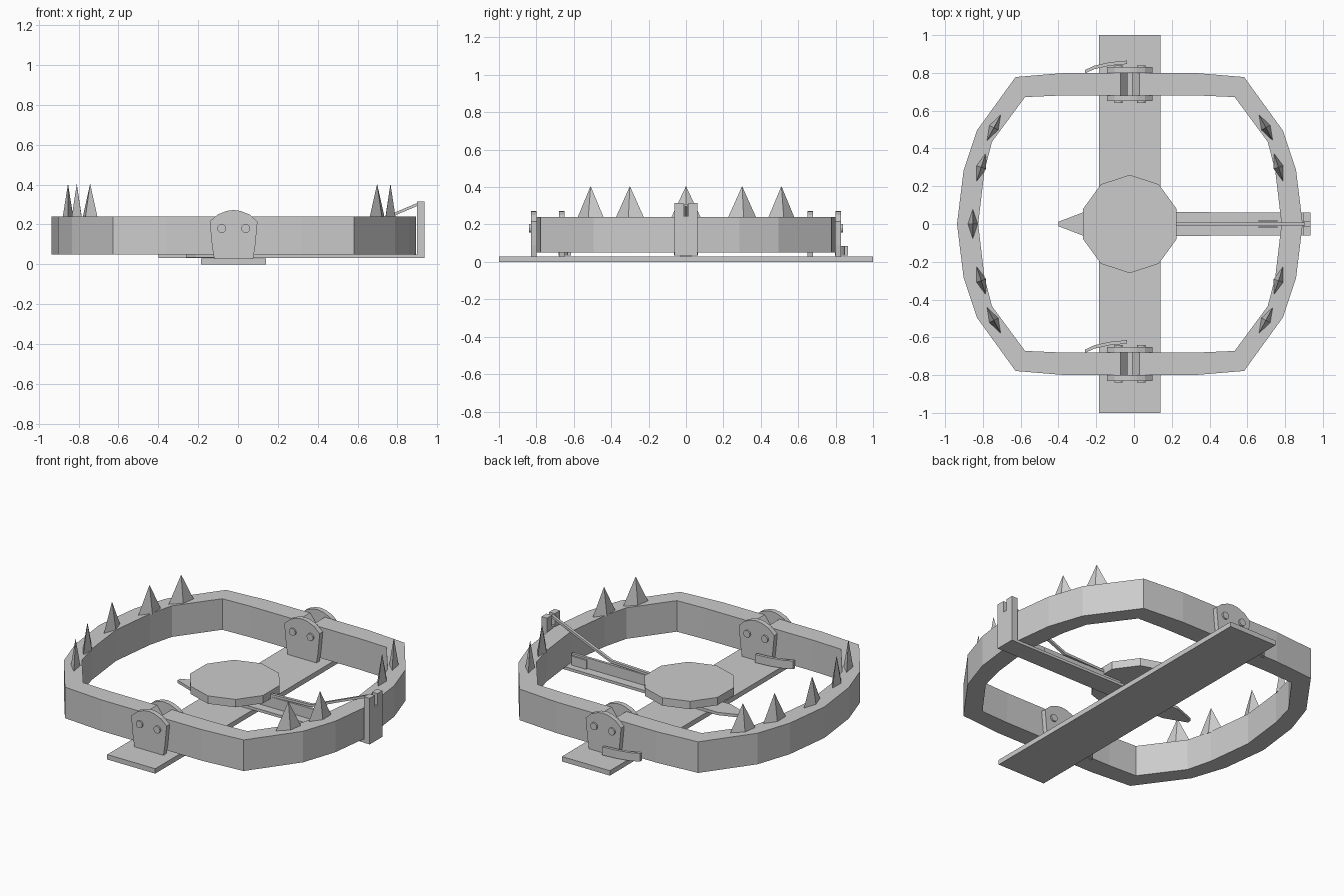
import bpy, bmesh, math
from mathutils import Vector, Matrix

if "Cube" in bpy.data.objects:
    bpy.data.objects.remove(bpy.data.objects["Cube"])

CX = -0.022  # symmetry line between the two jaws


def make(name, bm):
    bmesh.ops.recalc_face_normals(bm, faces=bm.faces)
    me = bpy.data.meshes.new(name)
    bm.to_mesh(me)
    bm.free()
    ob = bpy.data.objects.new(name, me)
    bpy.context.collection.objects.link(ob)
    return ob


def prism(name, pts, lo, hi, axis='z'):
    """Extrude a 2D outline between lo and hi; axis 'z' uses xy points, 'y' uses xz."""
    def put(p, d):
        return (p[0], p[1], d) if axis == 'z' else (p[0], d, p[1])
    bm = bmesh.new()
    a = [bm.verts.new(put(p, lo)) for p in pts]
    b = [bm.verts.new(put(p, hi)) for p in pts]
    bm.faces.new(a)
    bm.faces.new(b)
    n = len(pts)
    for i in range(n):
        bm.faces.new((a[i], a[(i + 1) % n], b[(i + 1) % n], b[i]))
    return make(name, bm)


def box(name, x0, x1, y0, y1, z0, z1):
    return prism(name, [(x0, y0), (x1, y0), (x1, y1), (x0, y1)], z0, z1)


# base plate
box("base_plate", -0.185, 0.14, -1, 1, 0, 0.03)

# jaws: half outlines (distance from the symmetry line, y), swept as a rectangular bar
OUTER = [(0.012, 0.80), (0.05, 0.80), (0.34, 0.80), (0.605, 0.778), (0.81, 0.495), (0.88, 0.285), (0.915, 0)]
INNER = [(0.012, 0.68), (0.05, 0.68), (0.37, 0.68), (0.555, 0.672), (0.73, 0.435), (0.77, 0.28), (0.803, 0)]


def jaw(name, side):
    def full(half):
        return half + [(x, -y) for x, y in reversed(half[:-1])]
    bm = bmesh.new()
    rings = []
    out, inn = full(OUTER), full(INNER)
    for i, (o, n) in enumerate(zip(out, inn)):
        end = i in (0, len(out) - 1)
        lo, hi = (0.10, 0.19) if end else (0.05, 0.24)
        rings.append([bm.verts.new((CX + side * p[0], p[1], z))
                      for p, z in ((o, lo), (o, hi), (n, hi), (n, lo))])
    for r, s in zip(rings, rings[1:]):
        for k in range(4):
            bm.faces.new((r[k], r[(k + 1) % 4], s[(k + 1) % 4], s[k]))
    bm.faces.new(rings[0])
    bm.faces.new(rings[-1])
    make(name, bm)


jaw("left_jaw", -1)
jaw("right_jaw", 1)


# teeth: narrow four-sided pyramids aligned with the jaw
def tooth(name, x, y, ang):
    c, u = Vector((x, y, 0.235)), Vector((math.cos(ang), math.sin(ang), 0))
    v = Vector((-u.y, u.x, 0))
    bm = bmesh.new()
    base = [bm.verts.new(c + d) for d in (u * 0.08, v * 0.027, -u * 0.08, -v * 0.027)]
    tip = bm.verts.new(c + Vector((0, 0, 0.17)))
    bm.faces.new(base)
    for i in range(4):
        bm.faces.new((base[i], base[(i + 1) % 4], tip))
    make(name, bm)


for side, label in ((-1, "left"), (1, "right")):
    for sy in (-1, 1):
        for d, y, deg in ((0.72, 0.51, 118), (0.787, 0.30, 108)):
            a = math.radians(deg)
            tooth(label + "_tooth", CX + side * d, sy * y,
                  math.atan2(sy * math.sin(a), side * math.cos(a)))
tooth("left_middle_tooth", -0.853, 0, math.pi / 2)

# hinge brackets with rivets and a curved leaf at each end of the base
HALF = [(0.098, 0.03), (0.108, 0.09), (0.12, 0.215), (0.08, 0.25), (0.035, 0.268)]
PLATE = [(CX + x, z) for x, z in HALF] + [(CX, 0.273)] + [(CX - x, z) for x, z in reversed(HALF)]
LEAF = [(-0.26, 0.815), (-0.21, 0.838), (-0.13, 0.856), (-0.037, 0.865)]
for yc in (-0.74, 0.74):
    for s in (-1, 1):
        y0, y1 = sorted((yc + s * 0.06, yc + s * 0.09))
        prism("hinge_bracket", PLATE, y0, y1, 'y')
    for x in (CX - 0.06, CX + 0.06):
        bm = bmesh.new()
        bmesh.ops.create_cone(bm, cap_ends=True, segments=12, radius1=0.022, radius2=0.022, depth=0.2,
                              matrix=Matrix.Translation((x, yc, 0.18)) @ Matrix.Rotation(math.pi / 2, 4, 'X'))
        make("hinge_pin", bm)
    dy = yc - 0.74
    prism("hinge_leaf", [(x, y + dy) for x, y in LEAF] +
          [(x, y + dy - 0.018) for x, y in reversed(LEAF)], 0.035, 0.085)

# trigger pan and its stem
bm = bmesh.new()
bmesh.ops.create_cone(bm, cap_ends=True, segments=10, radius1=0.26, radius2=0.26, depth=0.048,
                      matrix=Matrix.Translation((CX, 0, 0.126)) @ Matrix.Rotation(math.pi / 2, 4, 'Z'))
pan = make("trigger_pan", bm)
top = max(pan.data.vertices, key=lambda v: v.co.y).co
if abs(top.x - CX) > 0.01:
    pan.data.transform(Matrix.Translation((CX, 0, 0)) @ Matrix.Rotation(math.pi / 10, 4, 'Z')
                       @ Matrix.Translation((-CX, 0, 0)))
box("pan_stem", CX - 0.04, CX + 0.04, -0.03, 0.03, 0.03, 0.11)

# flat arm with pointed tongue, stiffening rib and clips
prism("trigger_arm", [(-0.40, -0.012), (-0.26, -0.065), (0.92, -0.06), (0.92, 0.06),
                      (-0.26, 0.065), (-0.40, 0.012)], 0.033, 0.05)
box("arm_rib", 0.1, 0.77, -0.008, 0.008, 0.045, 0.115)
for s in (-1, 1):
    y0, y1 = sorted((s * 0.012, s * 0.021))
    box("rib_clip", 0.66, 0.76, y0, y1, 0.045, 0.105)

# catch post with an open slot
post = [(-0.062, 0.033), (0.062, 0.033), (0.062, 0.315), (0.013, 0.315), (0.013, 0.245),
        (-0.013, 0.245), (-0.013, 0.315), (-0.062, 0.315)]
ob = prism("catch_post", post, -0.935, -0.897, 'y')
ob.data.transform(Matrix.Rotation(math.pi / 2, 4, 'Z'))

# latch rod from pan to catch post
rod = [(0.2, 0.115), (0.50, 0.125), (0.905, 0.295), (0.905, 0.31), (0.50, 0.14), (0.2, 0.13)]
prism("latch_rod", rod, -0.009, 0.009, 'y')
